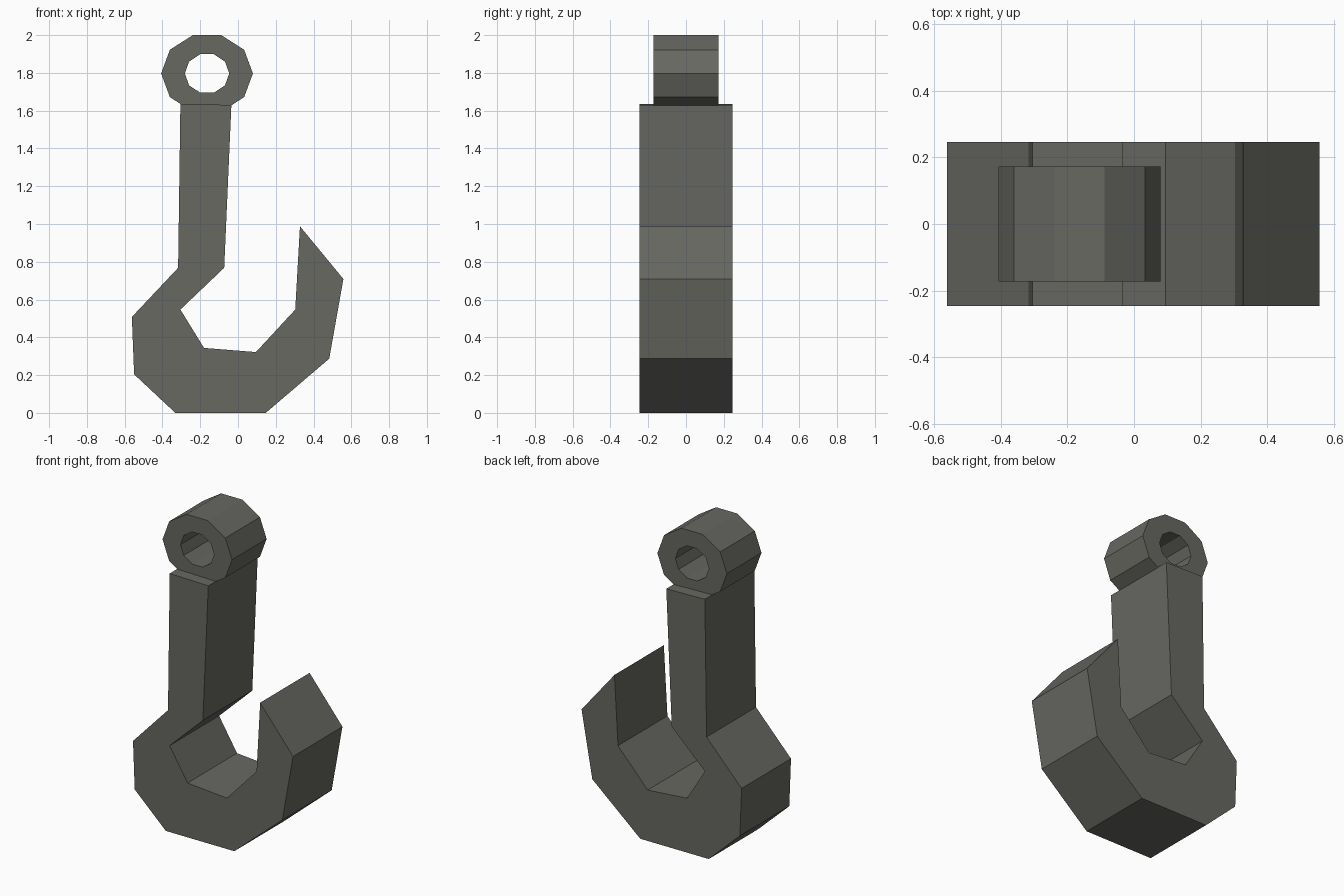
import bpy, bmesh, math

if "Cube" in bpy.data.objects:
    bpy.data.objects.remove(bpy.data.objects["Cube"])

metal = bpy.data.materials.new("dark grey metal")
metal.diffuse_color = (0.135, 0.138, 0.120, 1)
metal.use_nodes = True
metal.node_tree.nodes["Principled BSDF"].inputs["Base Color"].default_value = metal.diffuse_color


def finish(name, bm):
    bmesh.ops.recalc_face_normals(bm, faces=bm.faces)
    mesh = bpy.data.meshes.new(name)
    bm.to_mesh(mesh)
    bm.free()
    mesh.materials.append(metal)
    obj = bpy.data.objects.new(name, mesh)
    bpy.context.collection.objects.link(obj)
    return obj


# Hook and shank: one flat profile in x/z, extruded through y
def extruded(name, profile, half):
    bm = bmesh.new()
    face = bm.faces.new([bm.verts.new((x, -half, z)) for x, z in profile])
    out = bmesh.ops.extrude_face_region(bm, geom=[face])
    verts = [g for g in out["geom"] if isinstance(g, bmesh.types.BMVert)]
    bmesh.ops.translate(bm, verts=verts, vec=(0, 2 * half, 0))
    return finish(name, bm)


extruded("hook", [
    (-0.305, 1.636), (-0.035, 1.630), (-0.073, 0.768), (-0.305, 0.547),
    (-0.180, 0.344), (0.095, 0.322), (0.303, 0.547), (0.328, 0.988),
    (0.558, 0.709), (0.483, 0.287), (0.147, 0.0), (-0.332, 0.0),
    (-0.550, 0.204), (-0.562, 0.508), (-0.317, 0.768)], 0.247)


# Eye: ten-sided tube, slightly wider than tall, sunk into the shank top
def ring(name, cx, cz, outer, inner, half, sides=10):
    bm = bmesh.new()
    loops = []
    for (rx, rz), y in ((outer, -half), (outer, half), (inner, half), (inner, -half)):
        loops.append([bm.verts.new((cx + rx * math.cos(math.tau * i / sides), y,
                                    cz + rz * math.sin(math.tau * i / sides)))
                      for i in range(sides)])
    for k in range(4):
        a, b = loops[k], loops[(k + 1) % 4]
        for i in range(sides):
            j = (i + 1) % sides
            bm.faces.new((a[i], a[j], b[j], b[i]))
    return finish(name, bm)


ring("eye_ring", -0.164, 1.797, (0.243, 0.2135), (0.1175, 0.107), 0.173)
